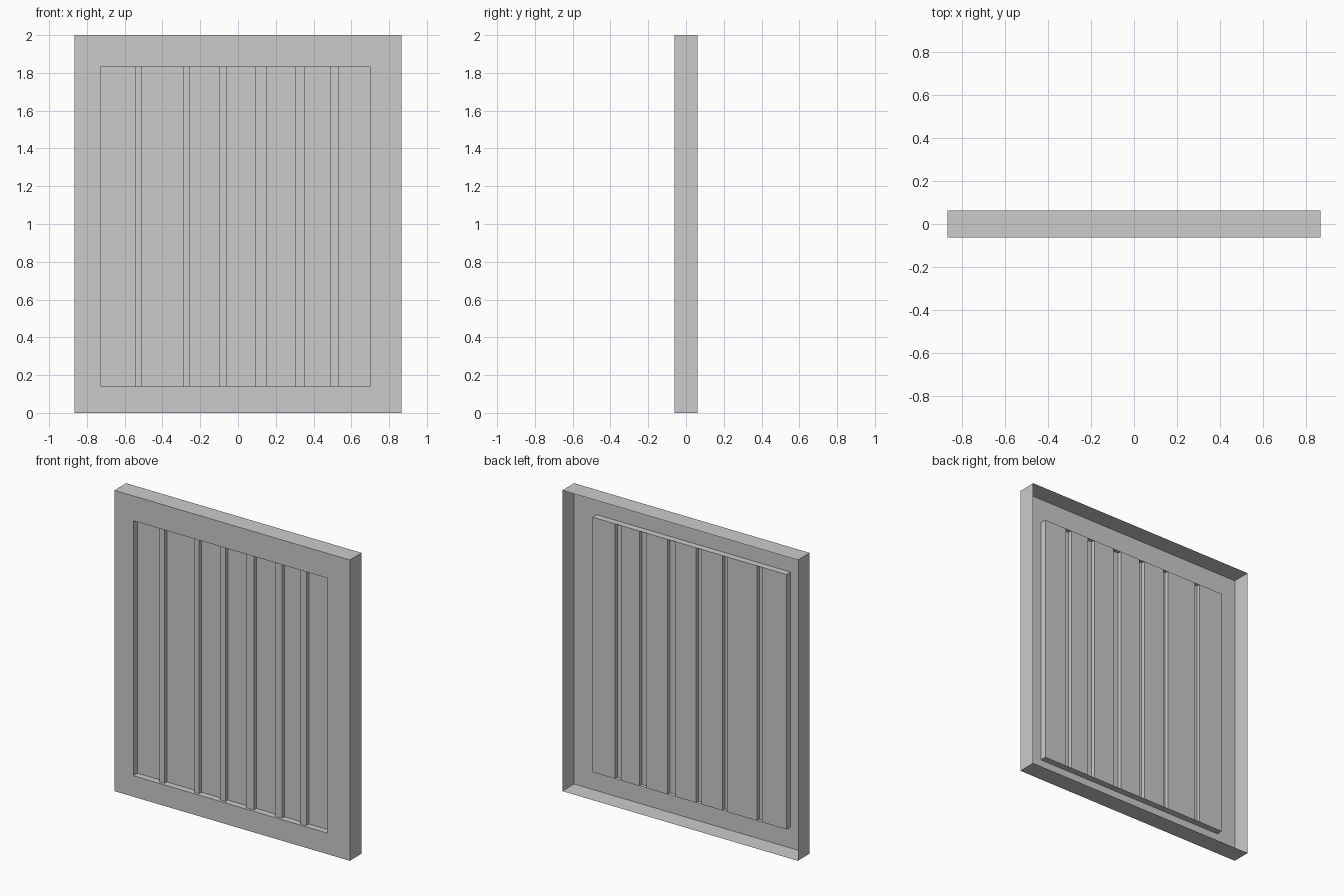
import bpy

if "Cube" in bpy.data.objects:
    bpy.data.objects.remove(bpy.data.objects["Cube"])

FRONT, BACK = -0.062, 0.062      # outer frame depth
FLOOR, RIB = -0.019, -0.045      # recess floor and rib front
X0, X1, Z0, Z1 = -0.725, 0.70, 0.14, 1.835
RIBS = [(-0.545, -0.51), (-0.29, -0.255), (-0.10, -0.06),
        (0.09, 0.15), (0.305, 0.355), (0.49, 0.535)]


def make(name, verts, faces):
    mesh = bpy.data.meshes.new(name)
    mesh.from_pydata(verts, [], faces)
    mesh.update()
    ob = bpy.data.objects.new(name, mesh)
    bpy.context.collection.objects.link(ob)
    return ob


def ring(x0, x1, z0, z1, y):
    return [(x0, y, z0), (x1, y, z0), (x1, y, z1), (x0, y, z1)]


# Open-backed frame: rim walls, front border and recess walls as stacked rings
verts = (ring(-0.866, 0.866, 0, 2, BACK) + ring(-0.866, 0.866, 0, 2, FRONT)
         + ring(X0, X1, Z0, Z1, FRONT) + ring(X0, X1, Z0, Z1, FLOOR))
faces = [(a + i, a + (i + 1) % 4, a + 4 + (i + 1) % 4, a + 4 + i)
         for a in (0, 4, 8) for i in range(4)]
faces = [f[::-1] for f in faces]
frame = make("frame", verts, faces)

# Ribbed sheet: stepped profile across x, extruded along z
profile = [(X0, FLOOR)]
for a, b in RIBS:
    profile += [(a, FLOOR), (a, RIB), (b, RIB), (b, FLOOR)]
profile.append((X1, FLOOR))
n = len(profile)
verts = [(x, y, z) for z in (Z0, Z1) for x, y in profile]
faces = [(i, i + 1, n + i + 1, n + i) for i in range(n - 1)]
make("ribbed_panel", verts, faces)

# Consistent outward normals on the frame
import bmesh
bm = bmesh.new()
bm.from_mesh(frame.data)
bm.faces.ensure_lookup_table()
bm.normal_update()
border = bm.faces[4]
if border.normal.y > 0:
    bmesh.ops.reverse_faces(bm, faces=bm.faces[:])
bm.to_mesh(frame.data)
bm.free()
